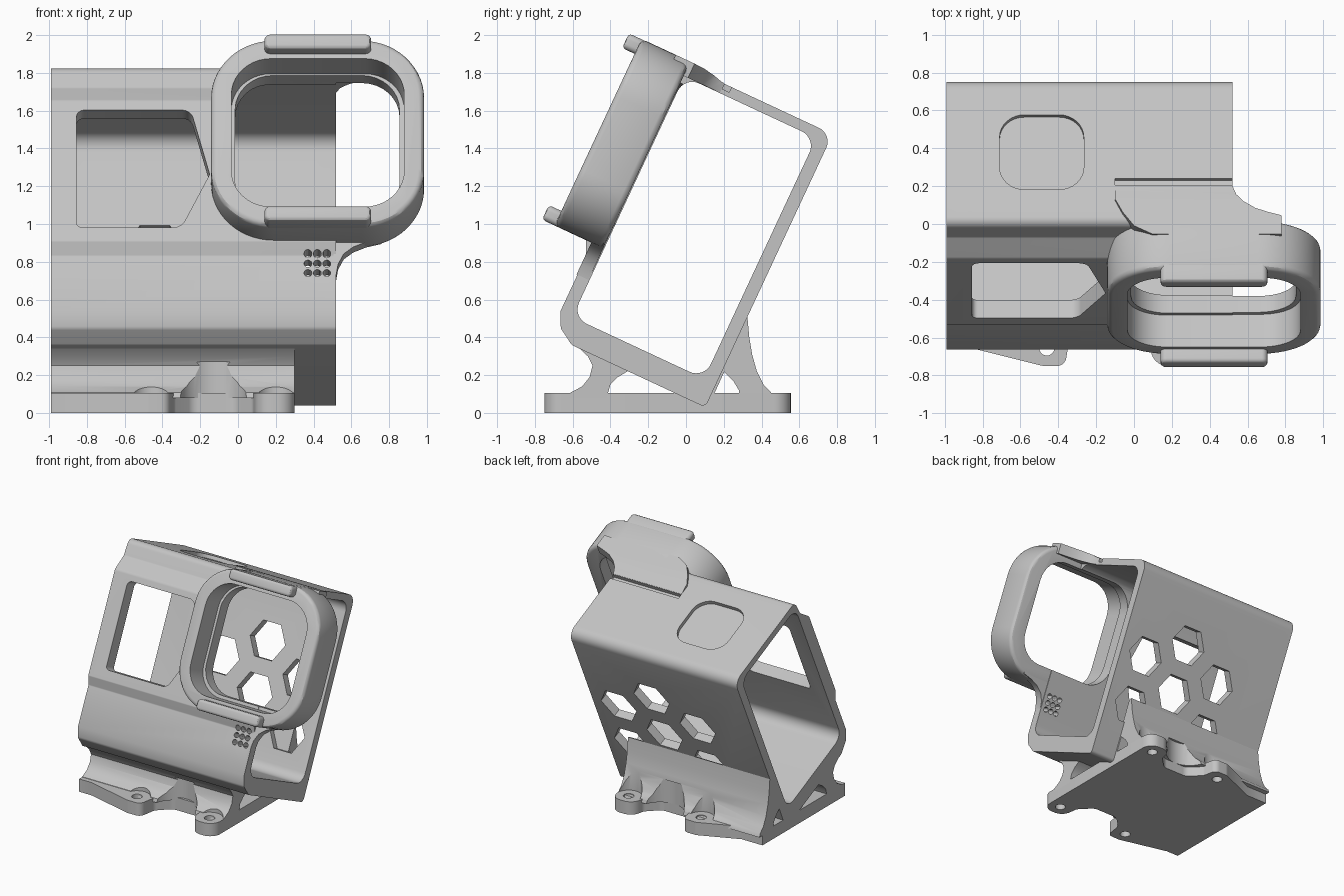
import bpy, bmesh, math
from mathutils import Matrix, Vector

if "Cube" in bpy.data.objects:
    bpy.data.objects.remove(bpy.data.objects["Cube"])

TILT = Matrix.Rotation(math.radians(-25), 4, 'X')
FLAT = Matrix.Identity(4)
grey = bpy.data.materials.new("light grey plastic")
grey.diffuse_color = (0.55, 0.55, 0.55, 1)
grey.use_nodes = True
grey.node_tree.nodes["Principled BSDF"].inputs["Base Color"].default_value = grey.diffuse_color


def rounded(pts, r, n=8):
    """Round every corner of a 2D polygon; r is one radius or a list."""
    out, k = [], len(pts)
    for i in range(k):
        ri = r[i] if isinstance(r, (list, tuple)) else r
        p, a, b = Vector(pts[i]), Vector(pts[i - 1]), Vector(pts[(i + 1) % k])
        if ri <= 0:
            out.append(p)
            continue
        u, v = (a - p).normalized(), (b - p).normalized()
        half = u.angle(v) / 2
        c = p + (u + v).normalized() * (ri / math.sin(half))
        s, e = p + u * (ri / math.tan(half)), p + v * (ri / math.tan(half))
        sweep = math.pi - 2 * half
        sign = 1 if (s - c).x * (e - c).y - (s - c).y * (e - c).x > 0 else -1
        for j in range(n + 1):
            t = sign * sweep * j / n
            d = s - c
            out.append(c + Vector((d.x * math.cos(t) - d.y * math.sin(t),
                                   d.x * math.sin(t) + d.y * math.cos(t))))
    return out


def rect(x0, x1, y0, y1):
    return [(x0, y0), (x1, y0), (x1, y1), (x0, y1)]


def ngon(cx, cy, r, n):
    return [(cx + r * math.cos(2 * math.pi * i / n), cy + r * math.sin(2 * math.pi * i / n)) for i in range(n)]


def prism(name, shapes, axis, lo, hi, frame):
    """Extrude one or more 2D outlines along an axis, then place in a frame."""
    put = {'x': lambda p, h: (h, p[0], p[1]),
           'y': lambda p, h: (p[0], h, p[1]),
           'z': lambda p, h: (p[0], p[1], h)}[axis]
    bm = bmesh.new()
    for pts in shapes:
        low = [bm.verts.new(put(p, lo)) for p in pts]
        top = [bm.verts.new(put(p, hi)) for p in pts]
        bm.faces.new(low)
        bm.faces.new(top[::-1])
        for i in range(len(pts)):
            j = (i + 1) % len(pts)
            bm.faces.new((low[j], low[i], top[i], top[j]))
    bmesh.ops.recalc_face_normals(bm, faces=bm.faces)
    bm.transform(frame)
    me = bpy.data.meshes.new(name)
    bm.to_mesh(me)
    bm.free()
    me.materials.append(grey)
    ob = bpy.data.objects.new(name, me)
    bpy.context.collection.objects.link(ob)
    return ob


def apply_mod(ob, mod):
    bpy.context.view_layer.objects.active = ob
    bpy.ops.object.modifier_apply(modifier=mod.name)


def bevel(ob, width, seg=3):
    m = ob.modifiers.new("edge", 'BEVEL')
    m.width, m.segments, m.limit_method, m.angle_limit = width, seg, 'ANGLE', math.radians(50)
    apply_mod(ob, m)


def cut(targets, shapes, axis, lo, hi, frame):
    cutter = prism("cutter", shapes, axis, lo, hi, frame)
    cutter.hide_render = True
    for ob in targets:
        m = ob.modifiers.new("cut", 'BOOLEAN')
        m.operation, m.solver, m.object = 'DIFFERENCE', 'EXACT', cutter
        apply_mod(ob, m)
    bpy.data.objects.remove(cutter)


# Tilted camera sleeve: outline in (depth, height), open at both x ends
outer = rounded([(-.70, .07), (.08, .07), (.08, 1.665), (-.775, 1.665), (-.79, 1.53),
                 (-.865, 1.42), (-.865, .60), (-.83, .53), (-.83, .21), (-.79, .125)],
                [.03, .03, .08, .05, .03, .04, .02, .02, 0, .04])
sleeve = prism("sleeve", [outer], 'x', -.99, .52, TILT)
cut([sleeve], [rounded(rect(-.76, .01, .205, 1.61), .085)], 'x', -1.1, .6, TILT)

# Front window, lens opening and speaker holes
window = rounded([(-.855, .68), (-.30, .68), (-.15, .99), (-.25, 1.365), (-.855, 1.365)],
                 [.03, .07, .02, .06, .04])
cut([sleeve], [window], 'y', -1, -.5, TILT)
lens_hole = rounded(rect(-.015, .855, .74, 1.57), .2)
cut([sleeve], [lens_hole], 'y', -1, -.5, TILT)
dots = [ngon(.37 + .05 * i, .43 + .055 * j, .021, 12) for i in range(3) for j in range(3)]
cut([sleeve], dots, 'y', -1, -.5, TILT)

# Button recess (closed floor) and slit in the top
cut([sleeve], [rounded(rect(-.71, -.265, -.575, -.14), .13)], 'z', 1.635, 1.9, TILT)
cut([sleeve], [rect(-.1, .6, -.55, -.51)], 'z', 1.635, 1.9, TILT)

# Hexagon vents in the back, three staggered columns
hexes = [ngon(-.08 + dx, h, .16, 6) for dx, h in
         [(0, 1.16), (0, .76), (.36, .95), (.36, .54), (-.36, .96), (-.36, .55)]]
cut([sleeve], hexes, 'y', -.2, .3, TILT)

# Lens hood: rounded square ring with a stepped inner lip
hood = prism("lens_hood", [rounded(rect(-.142, .985, .605, 1.695), .33, 14)], 'y', -1.05, -.765, TILT)
bevel(hood, .03)
cut([hood], [rounded(rect(-.035, .88, .715, 1.58), .21, 10)], 'y', -1.2, -.86, TILT)
cut([hood], [lens_hole], 'y', -1.2, -.5, TILT)

# Clip tabs above and below the hood
for name, b0 in (("lower_tab", .605), ("upper_tab", 1.608)):
    tab = prism(name, [rounded(rect(.14, .705, b0, b0 + .085), .03)], 'y', -1.123, -1.0, TILT)
    bevel(tab, .02)

# Webs that blend the hood into the sleeve, along the top and below the lens
top_web = prism("top_web", [[(.0, -.8), (-.06, -.72), (-.10, -.64), (-.10, -.553), (.52, -.553), (.54, -.61),
                             (.58, -.655), (.64, -.695), (.71, -.72), (.78, -.74), (.78, -.85), (.1, -.85)]],
                'z', 1.612, 1.695, TILT)
cut([top_web], [[(-.76, 1.696), (-.68, 1.692), (-.62, 1.682), (-.57, 1.668), (-.5, 1.664), (-.4, 1.664),
                 (-.4, 1.8), (-.76, 1.8)]], 'x', -1, 1, TILT)
low_web = prism("lower_web", [[(.505, .42), (.52, .42), (.53, .48), (.56, .54), (.61, .58), (.68, .61),
                               (.76, .63), (.76, .70), (.505, .74)]],
                'y', -.835, -.765, TILT)

# Base plate with four screw lugs
LUGS = [(x, y) for x in (-.46, .2) for y in (-.655, .46)]
base = prism("base_plate", [rounded(
    [(-.99, -.65), (-.88, -.65), (-.48, -.75), (-.365, -.75), (-.34, -.60), (-.24, -.50), (-.02, -.50),
     (.08, -.60), (.10, -.75), (.30, -.75), (.30, .555), (.10, .555), (.08, .44), (-.02, .34), (-.24, .34),
     (-.34, .44), (-.365, .555), (-.48, .555), (-.80, .42), (-.99, .42)],
    [0, 0, .06, .05, .05, .07, .07, .05, .09, .09, .09, .09, .05, .07, .07, .05, .05, .06, 0, 0])],
    'z', 0, .105, FLAT)
cut([base], [ngon(x, y, .04, 20) for x, y in LUGS], 'z', -.1, .3, FLAT)

# Curved front and rear supports that carry the sleeve
front = prism("front_support", [
    [(-.62, .08), (-.61, .108), (-.55, .14), (-.51, .19), (-.495, .25), (-.52, .30), (-.59, .365),
     (-.52, .36), (-.25, .245), (-.31, .22), (-.36, .19), (-.40, .15), (-.42, .08)]],
    'x', -.99, .30, FLAT)
rear = prism("rear_support", [
    [(.46, .08), (.45, .108), (.41, .15), (.375, .22), (.35, .31), (.335, .40), (.325, .51),
     (.30, .50), (.18, .24), (.25, .17), (.28, .12), (.28, .08)]],
    'x', -.99, .30, FLAT)
cut([front, rear], [ngon(x, y, .1, 32) for x, y in LUGS], 'z', .1, .3, FLAT)
cut([front, rear], [ngon(-.13, -.66, .18, 32), ngon(-.13, .52, .18, 32)], 'z', -.1, .27, FLAT)

# Diagonal ribs under the sleeve at the two ends of the base
for name, x0 in (("left_rib", -.99), ("right_rib", .22)):
    prism(name, [[(.02, .08), (.14, .08), (.24, .30), (.19, .30), (.10, .12), (-.05, .14)]],
          'x', x0, x0 + .08, FLAT)

# Smooth curved surfaces, keep hard edges
bpy.ops.object.select_all(action='DESELECT')
for ob in bpy.context.scene.objects:
    ob.select_set(True)
    bpy.context.view_layer.objects.active = ob
bpy.ops.object.shade_smooth_by_angle(angle=math.radians(30))
